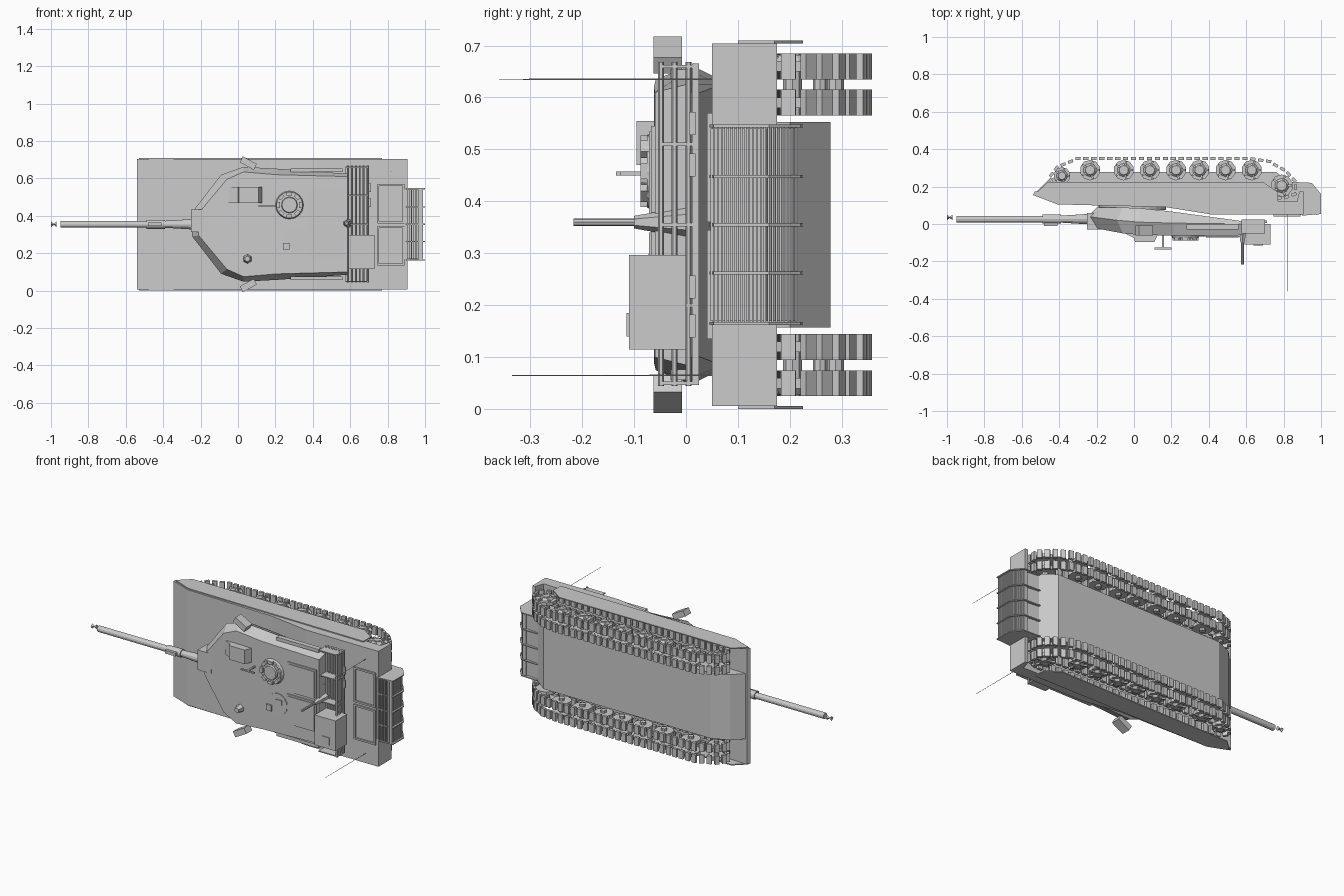
import bpy, bmesh, math
from mathutils import Vector, Matrix

if "Cube" in bpy.data.objects:
    bpy.data.objects.remove(bpy.data.objects["Cube"])

# Vehicle lies on its side: length along x, its "up" is -y, its width is z
MID = 0.355


def finish(name, bm):
    bmesh.ops.recalc_face_normals(bm, faces=bm.faces)
    me = bpy.data.meshes.new(name)
    bm.to_mesh(me)
    bm.free()
    ob = bpy.data.objects.new(name, me)
    bpy.context.collection.objects.link(ob)
    return ob


def loft(bm, rings):
    vs = [[bm.verts.new(p) for p in r] for r in rings]
    n = len(rings[0])
    for a, b in zip(vs, vs[1:]):
        for i in range(n):
            bm.faces.new((a[i], a[(i + 1) % n], b[(i + 1) % n], b[i]))
    bm.faces.new(vs[0])
    bm.faces.new(vs[-1])


def prism(bm, prof, z0, z1):
    loft(bm, [[(x, y, z) for x, y in prof] for z in (z0, z1)])


def box(bm, x0, x1, y0, y1, z0, z1):
    prism(bm, [(x0, y0), (x1, y0), (x1, y1), (x0, y1)], z0, z1)


def rot_box(bm, loc, size, axis, ang):
    m = Matrix.Translation(loc) @ Matrix.Rotation(ang, 4, axis)
    bmesh.ops.create_cube(bm, size=1, matrix=m @ Matrix.Diagonal((*size, 1)))


def tube(bm, a, b, r0, r1=None, n=12):
    a, b = Vector(a), Vector(b)
    q = (b - a).to_track_quat('Z', 'Y').to_matrix().to_4x4()
    bmesh.ops.create_cone(bm, cap_ends=True, segments=n, radius1=r0,
                          radius2=r0 if r1 is None else r1, depth=(b - a).length,
                          matrix=Matrix.Translation((a + b) / 2) @ q)


def mirror(z):
    return (z, 2 * MID - z)


# Hull tub between the tracks
bm = bmesh.new()
prism(bm, [(-.54, .155), (-.41, .11), (.17, .09), (.42, .05), (.9, .05), (.86, .2),
           (.76, .278), (-.36, .278), (-.46, .235)], .157, .553)
finish("hull_tub", bm)

# Full width deck with fenders
bm = bmesh.new()
prism(bm, [(-.54, .155), (-.41, .105), (.17, .09), (.42, .05), (.905, .05), (.905, .175),
           (.885, .175), (.87, .12), (.7, .125), (-.4, .17), (-.53, .175)], .006, .704)
finish("deck", bm)

# Side skirts, split into panels by thin strips
bm = bmesh.new()
for z in mirror(.003):
    prism(bm, [(-.53, .16), (-.41, .112), (.77, .1), (.77, .17), (.69, .225), (-.46, .225)],
          z - .003, z + .003)
finish("side_skirts", bm)

# Engine deck frames
bm = bmesh.new()
for z0, z1 in ((.135, .345), (.36, .57)):
    for a, b in ((.745, .755), (.88, .89)):
        box(bm, a, b, .04, .052, z0, z1)
    for c in (z0, z1 - .01):
        box(bm, .745, .89, .04, .052, c, c + .01)
finish("engine_deck_frames", bm)

# Rear grille: core, horizontal slats and dividers
bm = bmesh.new()
prism(bm, [(.88, .06), (.98, .062), (.98, .155), (.935, .205), (.84, .215)], .17, .54)
finish("grille_core", bm)
bm = bmesh.new()
for i in range(22):
    y = .052 + i * .0075
    x = .99 if y < .155 else .99 - (y - .155) * .8
    box(bm, x - .025, x, y, y + .004, .165, .545)
for i in range(8):
    box(bm, .89 + i * .012, .894 + i * .012, .047, .062, .17, .54)
finish("grille_slats", bm)
bm = bmesh.new()
for z in (.165, .262, .355, .448, .545):
    prism(bm, [(.9, .045), (1.0, .053), (1.0, .16), (.95, .22), (.84, .225)], z - .003, z + .003)
finish("grille_dividers", bm)

# Running gear
bm = bmesh.new()
wheels = [(x, .288, .055) for x in (-.235, -.055, .085, .225, .35, .49, .63)]
wheels += [(-.385, .258, .046), (.79, .205, .06)]
for x, y, r in wheels:
    for zc in mirror(.085):
        out = -1 if zc < MID else 1
        for dz in (-.035, .035):
            tube(bm, (x, y, zc + dz - .01), (x, y, zc + dz + .01), r, n=10)
        tube(bm, (x, y, zc - .06), (x, y, zc + .06), r * .3, n=8)
        tube(bm, (x, y, zc + out * .045), (x, y, zc + out * .057), r * .65, r * .45, n=10)
        for k in range(5):
            a = k * math.tau / 5
            rot_box(bm, (x + .7 * r * math.cos(a), y + .7 * r * math.sin(a), zc + out * .048),
                    (r * .4, r * .18, .012), 'Z', a)
finish("wheels", bm)

# Track links spaced evenly round a closed path
path = [(-.3, .35), (.62, .35), (.72, .335), (.81, .285), (.865, .225), (.86, .16), (.8, .138),
        (.7, .145), (-.3, .19), (-.42, .2), (-.455, .245), (-.41, .305)]
bm = bmesh.new()
pts = [Vector((*p, 0)) for p in path]
segs = list(zip(pts, pts[1:] + pts[:1]))
total = sum((b - a).length for a, b in segs)
count = 66
for i in range(count):
    d = total * i / count
    for a, b in segs:
        if d <= (b - a).length:
            break
        d -= (b - a).length
    t = (b - a).normalized()
    p = a + t * d
    ang = math.atan2(t.y, t.x)
    for zc in mirror(.085):
        for dz in (-.035, .035):
            rot_box(bm, (p.x, p.y, zc + dz), (.028, .016, .05), 'Z', ang)
finish("track_links", bm)

# Turret: lower, widest and roof outlines (x, half width, y)
low = [(-.2, .06, .088), (-.06, .23, .088), (.03, .27, .085), (.19, .27, .068), (.58, .25, .015)]
wide = [(-.245, .065, .04), (-.09, .265, .02), (.03, .307, .01), (.21, .297, .005), (.585, .27, 0)]
roof = [(-.21, .06, -.022), (-.06, .24, -.05), (.03, .28, -.058), (.21, .265, -.062), (.585, .255, -.06)]


def ring(half):
    return [(x, y, MID + w) for x, w, y in half] + [(x, y, MID - w) for x, w, y in reversed(half)]


bm = bmesh.new()
loft(bm, [ring(low), ring(wide), ring(roof)])
finish("turret", bm)
bm = bmesh.new()
tube(bm, (-.01, .075, MID), (-.01, .11, MID), .18, n=24)
finish("turret_ring", bm)

# Gun
bm = bmesh.new()
box(bm, -.25, -.16, -.03, .06, .315, .435)
tube(bm, (-.4, .026, MID), (-.24, .026, MID), .018, .028)
tube(bm, (-.49, .026, MID), (-.39, .026, MID), .024)
tube(bm, (-.95, .026, MID), (-.48, .026, MID), .018)
box(bm, -.48, -.41, .035, -.012, .345, .365)
for s in (-1, 1):
    tube(bm, (-1.0 if s < 0 else -.97, .035, MID), (-.985, .035, MID), .015, .003, n=4)
finish("gun", bm)

# Roof fittings: sight, hatches, panels
bm = bmesh.new()
prism(bm, [(-.05, -.05), (.0, -.075), (.005, -.095), (.11, -.095), (.13, -.05)], .47, .555)
box(bm, .24, .275, -.075, -.06, .22, .255)
tube(bm, (.05, -.05, .17), (.05, -.085, .17), .025, .015, n=6)
box(bm, .3, .34, -.072, -.06, .27, .3)
finish("roof_sights", bm)
bm = bmesh.new()
tube(bm, (.275, -.055, .458), (.275, -.075, .458), .078, .07, n=16)
tube(bm, (.275, -.07, .458), (.275, -.088, .458), .045, .04, n=12)
for k in range(8):
    a = k * math.tau / 8
    rot_box(bm, (.275 + .06 * math.cos(a), -.078, .458 + .06 * math.sin(a)), (.018, .02, .03), 'Y', -a)
tube(bm, (.31, -.05, .27), (.31, -.066, .27), .065, n=16)
finish("hatches", bm)
bm = bmesh.new()
for z0, z1 in ((.17, .35), (.365, .545)):
    box(bm, .375, .57, -.067, -.055, z0, z1)
    box(bm, .385, .56, -.071, -.06, z0 + .01, z1 - .01)
finish("bustle_panels", bm)
bm = bmesh.new()
box(bm, .11, .2, -.135, -.125, .45, .458)
box(bm, .15, .16, -.128, -.06, .45, .458)
finish("roof_weapon", bm)

# Smoke launchers on the turret flanks
bm = bmesh.new()
rot_box(bm, (.055, -.035, .682), (.085, .055, .035), 'Y', .5)
rot_box(bm, (.055, -.035, 2 * MID - .682), (.085, .055, .035), 'Y', -.5)
for z in mirror(.066):
    box(bm, .28, .56, -.03, .0, z - .01, z + .01)
finish("flank_launchers_and_boxes", bm)

# Rear stowage rack and box
bm = bmesh.new()
box(bm, .575, .7, .012, .025, .05, .665)
for z in (.05, .2, .355, .51, .66):
    box(bm, .575, .7, -.05, .025, z - .003, z + .003)
for i in range(6):
    x = .588 + i * .021
    tube(bm, (x, .005, .045), (x, .005, .668), .006, n=6)
for y in (-.048, -.022):
    tube(bm, (.695, y, .045), (.695, y, .668), .006, n=6)
for z in (.16, .235, .47, .55):
    box(bm, .69, .712, .006, .018, z - .022, z + .022)
finish("stowage_rack", bm)
bm = bmesh.new()
box(bm, .59, .73, -.11, 0, .115, .297)
box(bm, .64, .69, -.115, -.1, .14, .185)
finish("stowage_box", bm)

# Sensor mast and antennas
bm = bmesh.new()
tube(bm, (.58, .0, .36), (.58, -.1, .36), .03, .012, n=6)
tube(bm, (.58, -.09, .36), (.58, -.217, .36), .007, n=8)
finish("sensor_mast", bm)
bm = bmesh.new()
tube(bm, (.82, .05, .065), (.82, -.335, .065), .0015, .001, n=5)
tube(bm, (.82, .05, .635), (.82, -.36, .635), .0015, .001, n=5)
finish("antennas", bm)
